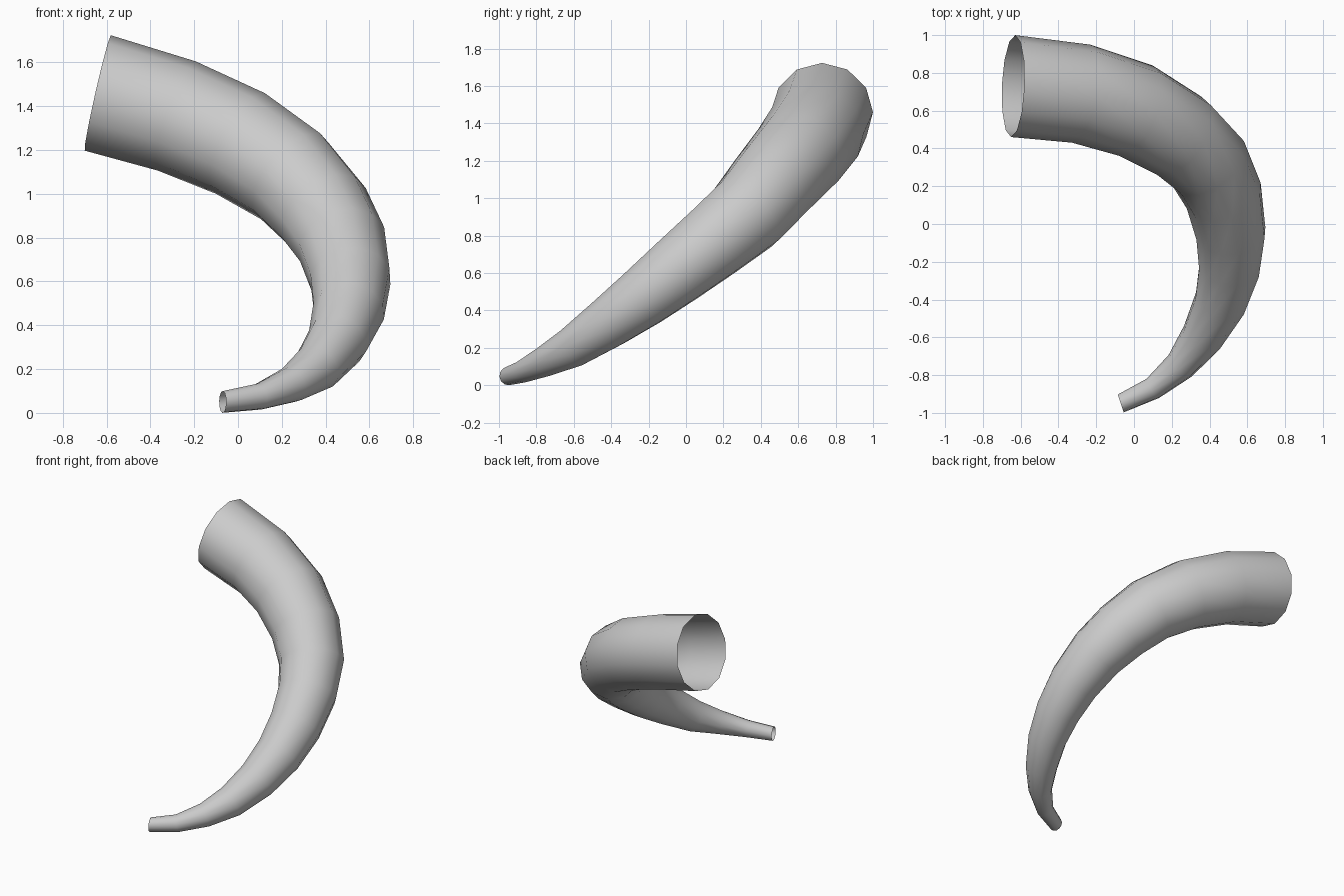
import bpy, bmesh, math
from mathutils import Vector

if "Cube" in bpy.data.objects:
    bpy.data.objects.remove(bpy.data.objects["Cube"])

# Centre line of the horn: x, y, z, radius (wide mouth to narrow tip)
PATH = [
    (-0.64, 0.73, 1.46, 0.270), (-0.28, 0.69, 1.355, 0.264),
    (0.01, 0.60, 1.23, 0.256), (0.24, 0.467, 1.08, 0.241),
    (0.39, 0.325, 0.915, 0.225), (0.475, 0.15, 0.77, 0.207),
    (0.513, -0.05, 0.61, 0.187), (0.505, -0.235, 0.465, 0.165),
    (0.455, -0.42, 0.33, 0.140), (0.36, -0.60, 0.207, 0.113),
    (0.245, -0.75, 0.13, 0.084), (0.10, -0.87, 0.075, 0.061),
    (-0.07, -0.95, 0.05, 0.050),
]
SIDES = 12

points = [Vector(p[:3]) for p in PATH]
tangents = [(points[min(i + 1, len(points) - 1)] - points[max(i - 1, 0)]).normalized()
            for i in range(len(points))]
# Cut planes of the two open ends
tangents[0] = Vector((0.97, -0.04, -0.22)).normalized()
tangents[-1] = Vector((-0.95, -0.32, 0.0)).normalized()

# Rings swept along the centre line with a twist-free frame
bm = bmesh.new()
up = Vector((0, 0, 1))
rings = []
for p, t, row in zip(points, tangents, PATH):
    up = (up - t * up.dot(t)).normalized()
    side = t.cross(up)
    ring = []
    for k in range(SIDES):
        a = 2 * math.pi * k / SIDES
        ring.append(bm.verts.new(p + row[3] * (up * math.cos(a) + side * math.sin(a))))
    rings.append(ring)

# Walls between rings, both ends left open
for a, b in zip(rings, rings[1:]):
    for k in range(SIDES):
        n = (k + 1) % SIDES
        bm.faces.new((a[k], a[n], b[n], b[k])).smooth = True
bmesh.ops.recalc_face_normals(bm, faces=bm.faces)
# Make sure the normals point away from the centre line
f = bm.faces[:][0]
if f.normal.dot(f.calc_center_median() - (points[0] + points[1]) / 2) < 0:
    bmesh.ops.reverse_faces(bm, faces=bm.faces)

mesh = bpy.data.meshes.new("horn")
bm.to_mesh(mesh)
bm.free()
horn = bpy.data.objects.new("horn", mesh)
bpy.context.collection.objects.link(horn)
